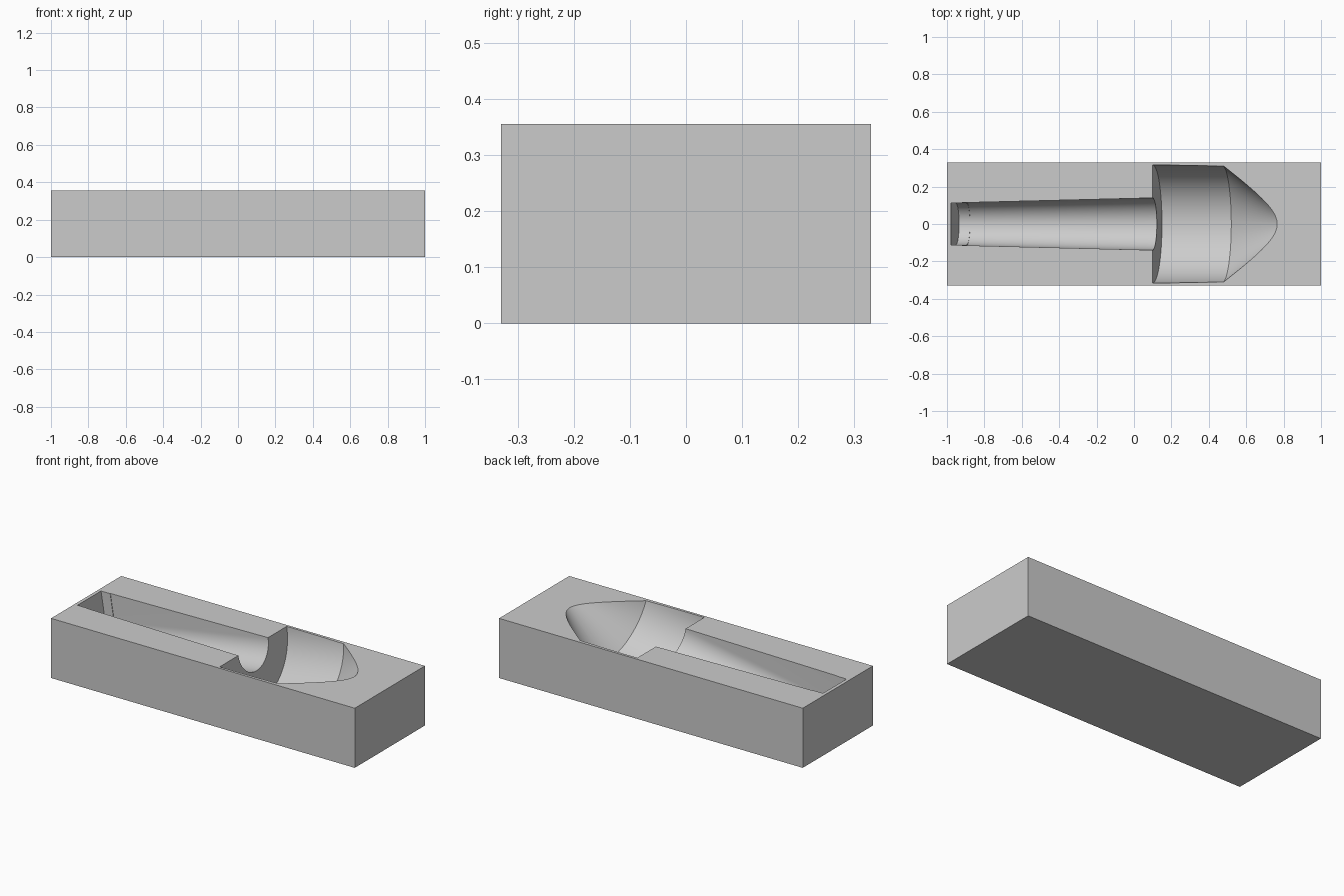
import bpy, bmesh
from math import sin, cos, pi, atan

# Main sizes
LENGTH, WIDTH, HEIGHT = 2.0, 0.66, 0.355
TILT = atan(0.16)
STEP_X = 0.1          # where the tilted axis meets the top, at the back of the head
SEGMENTS = 96

if "Cube" in bpy.data.objects:
    bpy.data.objects.remove(bpy.data.objects["Cube"], do_unlink=True)

grey = bpy.data.materials.new("plain grey")
grey.use_nodes = True
colour = (0.6, 0.6, 0.6, 1)
grey.diffuse_color = colour
grey.node_tree.nodes["Principled BSDF"].inputs["Base Color"].default_value = colour


def add_object(name, bm):
    bmesh.ops.recalc_face_normals(bm, faces=bm.faces)
    mesh = bpy.data.meshes.new(name)
    bm.to_mesh(mesh)
    bm.free()
    mesh.materials.append(grey)
    obj = bpy.data.objects.new(name, mesh)
    bpy.context.collection.objects.link(obj)
    return obj


def circle(r):
    return [(r * cos(2 * pi * i / SEGMENTS), r * sin(2 * pi * i / SEGMENTS))
            for i in range(SEGMENTS)]


def open_trough(r):
    """Half circle below the axis with straight walls rising above it."""
    half = SEGMENTS // 2
    arc = [(-r * cos(pi * i / half), -r * sin(pi * i / half)) for i in range(half + 1)]
    return [(-r, 0.4)] + arc + [(r, 0.4)]


def loft_cutter(name, section, stations):
    """Closed solid through (distance along axis, radius) stations, on the tilted axis."""
    bm = bmesh.new()
    rings = [[bm.verts.new((s, y, t)) for y, t in section(r)] for s, r in stations]
    for a, b in zip(rings, rings[1:]):
        for i in range(len(a)):
            j = (i + 1) % len(a)
            bm.faces.new((a[i], a[j], b[j], b[i]))
    bm.faces.new(rings[0])
    bm.faces.new(rings[-1])
    obj = add_object(name, bm)
    obj.location = (STEP_X, 0, HEIGHT)
    obj.rotation_euler = (0, -TILT, 0)
    obj.hide_render = True
    return obj


# Solid block
bm = bmesh.new()
bmesh.ops.create_cube(bm, size=1)
bmesh.ops.scale(bm, vec=(LENGTH, WIDTH, HEIGHT), verts=bm.verts)
bmesh.ops.translate(bm, vec=(0, 0, HEIGHT / 2), verts=bm.verts)
block = add_object("mould_block", bm)

# Hollow for the head: cylinder with a conical nose
head = loft_cutter("head_cutter", circle,
                   [(0, 0.315), (0.375, 0.315), (0.797, 0.001)])

# Hollow for the handle: tapered trough with a slightly narrower end
handle = loft_cutter("handle_cutter", open_trough,
                     [(-1.066, 0.111), (-1.007, 0.111), (-1.007, 0.114), (0.02, 0.14)])

# Cut both hollows out of the block
bpy.context.view_layer.objects.active = block
for cutter in (head, handle):
    mod = block.modifiers.new("cut", "BOOLEAN")
    mod.operation = "DIFFERENCE"
    mod.solver = "EXACT"
    mod.object = cutter
    bpy.ops.object.modifier_apply(modifier=mod.name)
for cutter in (head, handle):
    bpy.data.objects.remove(cutter, do_unlink=True)

# Smooth round hollows, sharp edges
bpy.ops.object.select_all(action="DESELECT")
block.select_set(True)
bpy.ops.object.shade_smooth_by_angle(angle=pi / 6)
